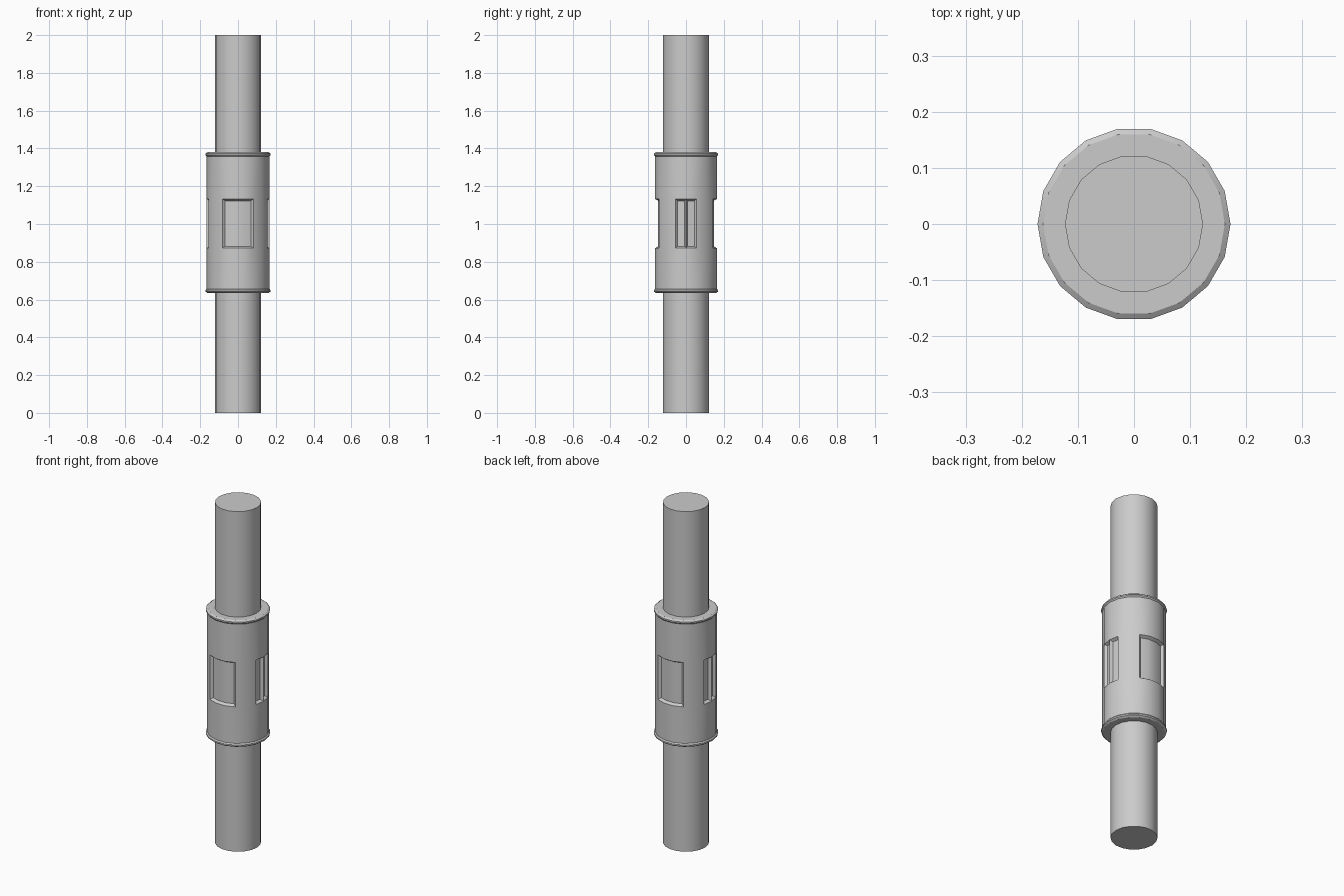
import bpy, bmesh, math
from mathutils import Vector

if "Cube" in bpy.data.objects:
    bpy.data.objects.remove(bpy.data.objects["Cube"])

SIDES = 18


def lathe(profile):
    """Closed solid of revolution from (radius, z) pairs, bottom to top."""
    bm = bmesh.new()
    rings = []
    for r, z in profile:
        rings.append([bm.verts.new((r * math.cos(math.tau * i / SIDES),
                                    r * math.sin(math.tau * i / SIDES), z))
                      for i in range(SIDES)])
    for a, b in zip(rings, rings[1:]):
        for i in range(SIDES):
            j = (i + 1) % SIDES
            bm.faces.new((a[i], a[j], b[j], b[i]))
    bm.faces.new(rings[0][::-1])
    bm.faces.new(rings[-1])
    bm.normal_update()
    return bm


def finish(bm, name):
    mesh = bpy.data.meshes.new(name)
    bm.to_mesh(mesh)
    bm.free()
    obj = bpy.data.objects.new(name, mesh)
    bpy.context.collection.objects.link(obj)
    bpy.ops.object.select_all(action='DESELECT')
    obj.select_set(True)
    bpy.context.view_layer.objects.active = obj
    bpy.ops.object.shade_smooth_by_angle(angle=math.radians(30))


def window_faces(bm, azimuth, half_width):
    """Sleeve wall faces at mid height around a given azimuth (degrees)."""
    d = Vector((math.cos(math.radians(azimuth)), math.sin(math.radians(azimuth)), 0))
    limit = math.cos(math.radians(half_width))
    return [f for f in bm.faces
            if abs(f.calc_center_median().z - 1.005) < 0.02
            and f.normal.dot(d) > limit]


# Rod running the full height
finish(lathe([(0.123, 0), (0.123, 2)]), "rod")

# Sleeve with a bevelled lip at each end
sleeve = lathe([(0.162, 0.635), (0.172, 0.642), (0.172, 0.65), (0.166, 0.657),
                (0.166, 0.872), (0.166, 1.133),
                (0.166, 1.358), (0.172, 1.365), (0.172, 1.373), (0.162, 1.38)])

# Wide recessed windows, front and back
for azimuth in (90, 270):
    bmesh.ops.inset_region(sleeve, faces=window_faces(sleeve, azimuth, 25),
                           thickness=0.01, depth=-0.016, use_even_offset=True)

# Narrow paired windows with a centre ridge, left and right
for azimuth in (0, 180):
    bmesh.ops.inset_individual(sleeve, faces=window_faces(sleeve, azimuth, 15),
                               thickness=0.01, depth=-0.016, use_even_offset=True)

finish(sleeve, "sleeve")
